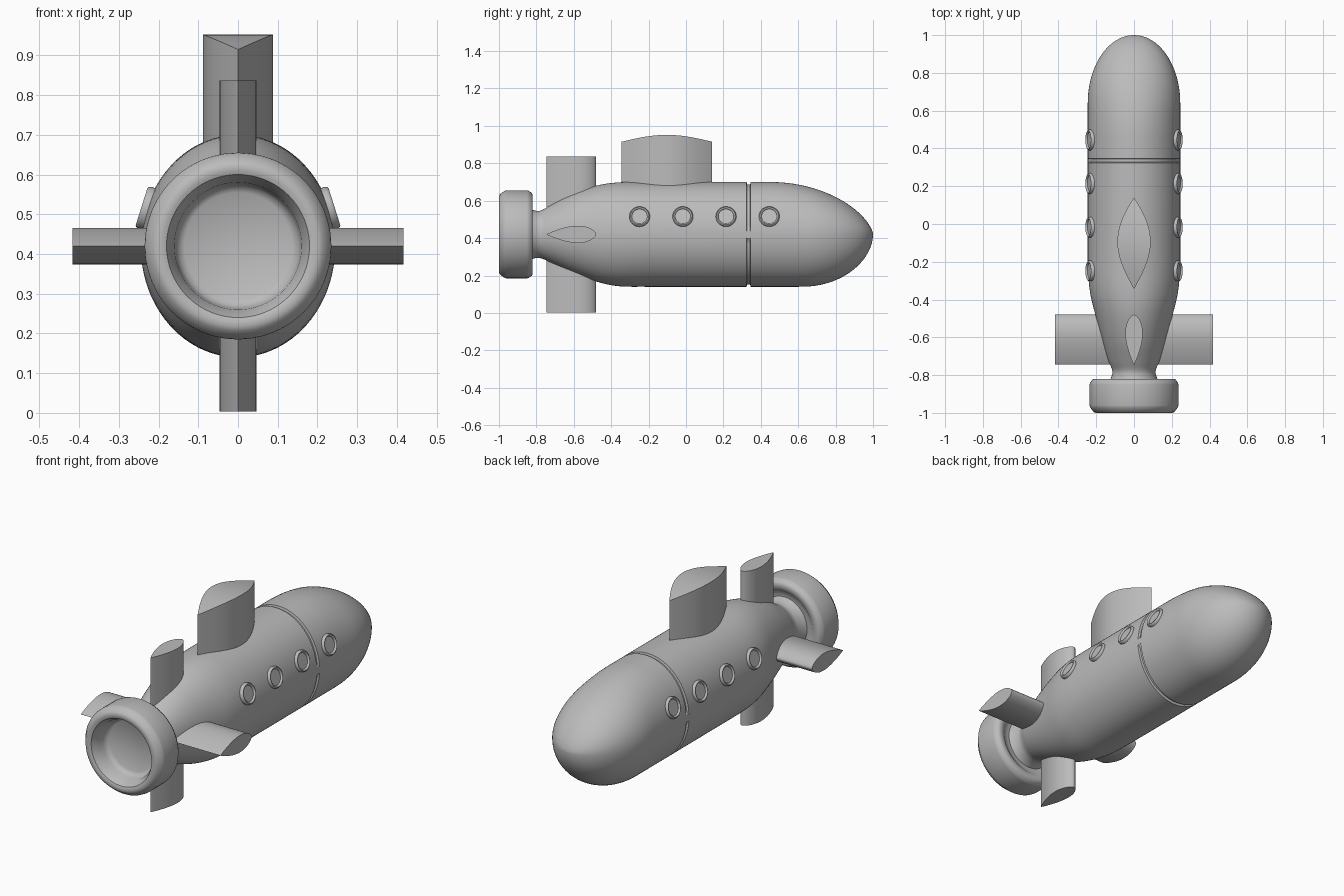
import bpy, bmesh
from math import sin, cos, pi, radians, sqrt, atan2
from mathutils import Matrix, Vector

AXIS_Z = 0.42                      # height of the hull centre line
HALF_W, HALF_H = 0.245, 0.28       # hull section half sizes

old = bpy.data.objects.get("Cube")
if old:
    bpy.data.objects.remove(old, do_unlink=True)

grey = bpy.data.materials.new("hull_grey")
grey.use_nodes = True
grey.diffuse_color = (0.5, 0.5, 0.5, 1)
grey.node_tree.nodes["Principled BSDF"].inputs["Base Color"].default_value = (0.5, 0.5, 0.5, 1)


def loft(name, rings, matrix=Matrix(), caps=False, angle=35):
    """Skin a list of closed rings of points."""
    bm = bmesh.new()
    loops = [[bm.verts.new(matrix @ Vector(p)) for p in ring] for ring in rings]
    for a, b in zip(loops, loops[1:]):
        for i in range(len(a)):
            j = (i + 1) % len(a)
            bm.faces.new((a[i], a[j], b[j], b[i]))
    if caps:
        bm.faces.new(loops[0])
        bm.faces.new(loops[-1])
    bmesh.ops.remove_doubles(bm, verts=bm.verts, dist=0.0002)
    bmesh.ops.recalc_face_normals(bm, faces=bm.faces)
    mesh = bpy.data.meshes.new(name)
    bm.to_mesh(mesh)
    bm.free()
    mesh.materials.append(grey)
    obj = bpy.data.objects.new(name, mesh)
    bpy.context.collection.objects.link(obj)
    bpy.ops.object.select_all(action="DESELECT")
    obj.select_set(True)
    bpy.context.view_layer.objects.active = obj
    bpy.ops.object.shade_smooth_by_angle(angle=radians(angle))
    return obj


def lathe(name, profile, matrix, sides):
    """Turn (radius, height) points about local z."""
    rings = [[(r * cos(2 * pi * i / sides), r * sin(2 * pi * i / sides), h)
              for i in range(sides)] for r, h in profile]
    return loft(name, rings, matrix)


def blade(name, front, back, width, root, tip, matrix=Matrix(), steps=32):
    """Foil standing on local z; width(t) is its half thickness along the chord."""
    rings = []
    for k in range(steps + 1):
        t = (1 - cos(pi * k / steps)) / 2
        y, w = front + (back - front) * t, width(t)
        rings.append([(-w, y, root), (-w, y, tip(t)), (w, y, tip(t)), (w, y, root)])
    return loft(name, rings, matrix)


# Hull: tail stations (y, half width, upper half height, lower half height)
TAIL = [(-0.84, 0.135, 0.14, 0.14), (-0.81, 0.12, 0.128, 0.128),
        (-0.775, 0.115, 0.128, 0.128), (-0.72, 0.137, 0.158, 0.152),
        (-0.62, 0.168, 0.212, 0.198), (-0.48, 0.205, 0.26, 0.252),
        (-0.36, 0.233, 0.278, 0.277), (-0.22, HALF_W, HALF_H, HALF_H)]


def smooth_tail(steps=5):
    """Curve through the tail stations."""
    pts = [Vector(p) for p in TAIL]
    level = pts[-1] + Vector((0.14, 0, 0, 0))
    pts = [pts[0]] + pts + [level]
    out = []
    for a, b, c, d in zip(pts, pts[1:], pts[2:], pts[3:]):
        for k in range(steps):
            t = k / steps
            out.append(0.5 * (2 * b + (c - a) * t + (2 * a - 5 * b + 4 * c - d) * t ** 2
                              + (3 * b - a - 3 * c + d) * t ** 3))
    return [tuple(p) for p in out] + [TAIL[-1]]


def nose(y, start, power):
    t = max(0, (y - start) / (1 - start))
    return max(0, 1 - t * t) ** power


def section(y, w, up, down, groove=False, sides=96):
    ring = []
    for i in range(sides):
        a = 2 * pi * i / sides
        # the panel groove stops short at the middle of each side
        s = 0.955 if groove and abs(sin(a)) > 0.12 else 1
        ring.append((s * w * cos(a), y, AXIS_Z + s * (up if sin(a) > 0 else down) * sin(a)))
    return ring


full = (HALF_W, HALF_H, HALF_H)
rings = [section(*p) for p in smooth_tail()]
rings += [section(y, *full, groove=g) for y, g in
          ((0.324, False), (0.327, True), (0.343, True), (0.346, False))]
for k in range(29):
    y = 0.45 + 0.55 * sin(pi / 2 * k / 28)
    rings.append(section(y, HALF_W * nose(y, 0.64, 0.5), HALF_H * nose(y, 0.45, 0.65),
                         HALF_H * nose(y, 0.62, 0.53)))
loft("hull", rings)

# Tail shroud: a turned ring with a stepped recess at the back and a dish in front
to_y = Matrix.Translation((0, 0, AXIS_Z)) @ Matrix.Rotation(radians(-90), 4, "X")
lathe("tail_shroud", [(0, -0.9), (0.135, -0.9), (0.15, -0.91), (0.157, -0.925),
                      (0.16, -0.955), (0.175, -0.985), (0.18, -0.996), (0.19, -1.0),
                      (0.203, -1.0), (0.214, -0.995), (0.233, -0.97), (0.235, -0.96),
                      (0.235, -0.85), (0.233, -0.842), (0.222, -0.825), (0.212, -0.82),
                      (0.195, -0.82), (0.18, -0.827), (0.165, -0.84), (0.14, -0.845),
                      (0, -0.845)], to_y, 80)

# Sail on top, with a gently arched roof
blade("sail", 0.14, -0.345, lambda t: 0.088 * sin(pi * t ** 0.95) if t < 1 else 0, 0.6,
      lambda t: 0.915 + 0.037 * sin(pi * t))

# Four tail fins set crosswise
for k, side in enumerate(("upper", "left", "lower", "right")):
    turn = Matrix.Translation((0, 0, AXIS_Z)) @ Matrix.Rotation(k * pi / 2, 4, "Y")
    blade(side + "_tail_fin", -0.48, -0.745,
          lambda t: 0.046 * max(0, sin(pi * t ** 0.7)) ** 0.85, 0.06,
          lambda t: 0.417, turn)

# Portholes along both sides, square to the hull surface
rise = 0.095
out = HALF_W * sqrt(1 - (rise / HALF_H) ** 2)
tilt = atan2(rise / HALF_H ** 2, out / HALF_W ** 2)
PORT = [(0.055, -0.02), (0.055, 0.005), (0.053, 0.01), (0.049, 0.013), (0.045, 0.012),
        (0.042, 0.009), (0.041, 0.004), (0, 0.004)]
for side, sign in (("left", 1), ("right", -1)):
    for n in range(4):
        place = (Matrix.Translation((sign * out, -0.248 + 0.231 * n, AXIS_Z + rise))
                 @ Matrix.Rotation(sign * (pi / 2 - tilt), 4, "Y"))
        lathe(f"{side}_porthole_{n + 1}", PORT, place, 40)
